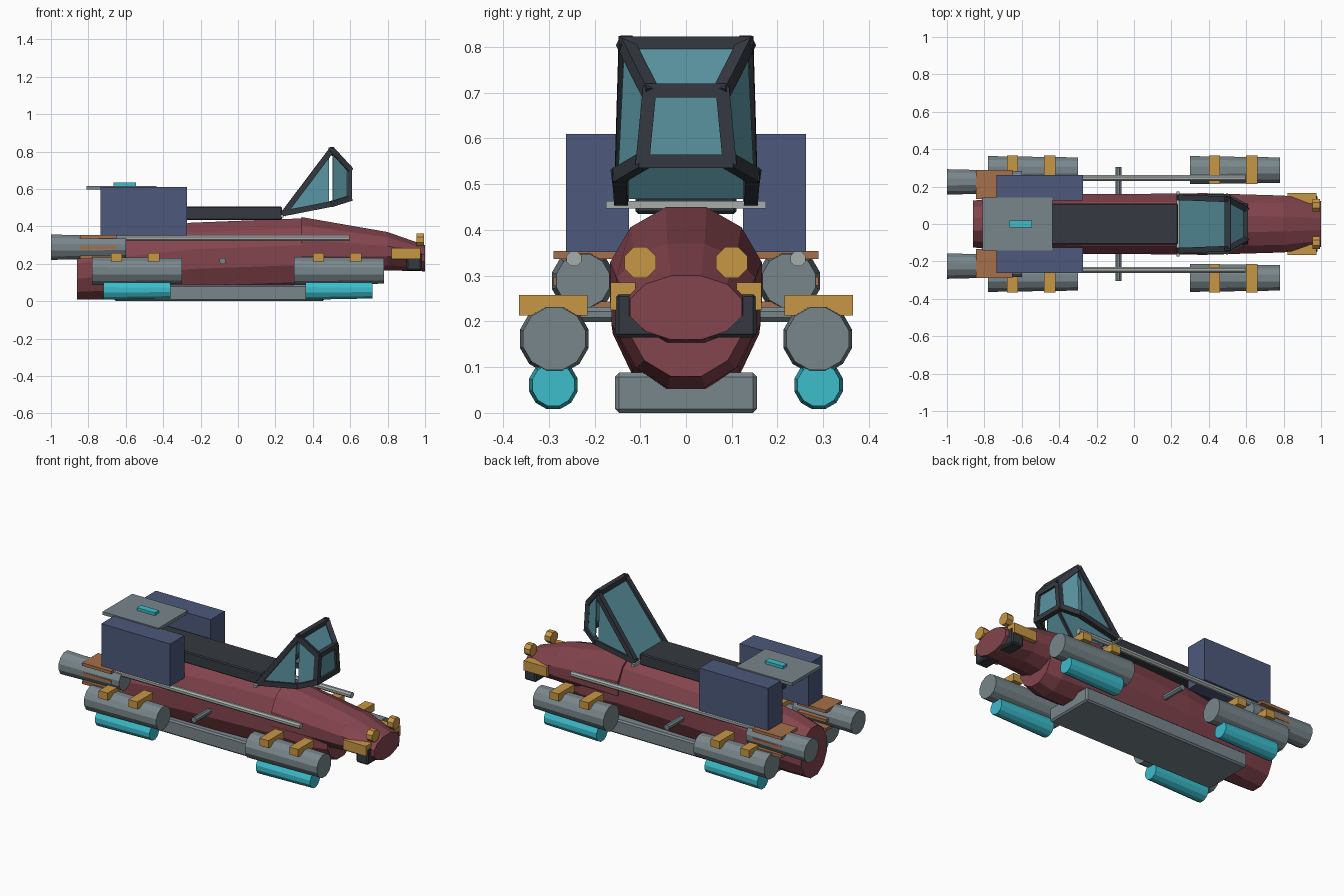
import bpy, bmesh, math
from mathutils import Vector

if "Cube" in bpy.data.objects:
    bpy.data.objects.remove(bpy.data.objects["Cube"])


def material(name, rgb):
    m = bpy.data.materials.new(name)
    m.diffuse_color = (*rgb, 1)
    m.use_nodes = True
    m.node_tree.nodes["Principled BSDF"].inputs["Base Color"].default_value = m.diffuse_color
    return m


RED = material("hull red", (0.23, 0.058, 0.075))
GREY = material("steel grey", (0.19, 0.24, 0.26))
PALE = material("pale metal", (0.38, 0.42, 0.41))
DARK = material("dark grey", (0.035, 0.042, 0.052))
CYAN = material("glow cyan", (0.045, 0.51, 0.60))
BLUE = material("box blue", (0.075, 0.10, 0.20))
GOLD = material("gold", (0.58, 0.31, 0.06))
COPPER = material("copper", (0.38, 0.16, 0.07))
GLASS = material("canopy glass", (0.10, 0.29, 0.35))


def finish(name, bm, mat):
    bmesh.ops.recalc_face_normals(bm, faces=bm.faces)
    me = bpy.data.meshes.new(name)
    bm.to_mesh(me)
    bm.free()
    me.materials.append(mat)
    ob = bpy.data.objects.new(name, me)
    bpy.context.collection.objects.link(ob)
    return ob


def box(name, x, y, z, mat, bevel=0):
    """Box from (min, max) ranges."""
    bm = bmesh.new()
    bmesh.ops.create_cube(bm, size=1)
    for v in bm.verts:
        v.co = [(r[0] + r[1]) / 2 + c * (r[1] - r[0]) for r, c in zip((x, y, z), v.co)]
    if bevel:
        bmesh.ops.bevel(bm, geom=bm.edges[:], offset=bevel, segments=1, affect='EDGES')
    return finish(name, bm, mat)


def loft(name, sections, mat, sides=12, y=0):
    """Skin of flat-topped elliptical rings (x, half width, z low, z high)."""
    bm = bmesh.new()
    k = math.cos(math.pi / sides)
    rings = []
    for x, w, lo, hi in sections:
        ring = []
        for i in range(sides):
            a = 2 * math.pi * (i + 0.5) / sides
            ring.append(bm.verts.new((x, y + w / k * math.cos(a),
                                      (lo + hi) / 2 + (hi - lo) / 2 / k * math.sin(a))))
        rings.append(ring)
    for p, q in zip(rings, rings[1:]):
        for i in range(sides):
            j = (i + 1) % sides
            bm.faces.new((p[i], p[j], q[j], q[i]))
    bm.faces.new(rings[0])
    bm.faces.new(rings[-1])
    return finish(name, bm, mat)


def tube(name, x0, x1, y, z, r0, r1, mat, sides=12):
    return loft(name, [(x0, r0, z - r0, z + r0), (x1, r1, z - r1, z + r1)], mat, sides, y)


def span(y0, y1, s):
    """Y range on side s."""
    return tuple(sorted((s * y0, s * y1)))


# Hull and overlapping nose
loft("hull", [(-0.86, 0.125, 0.01, 0.31), (-0.72, 0.14, 0.01, 0.35), (-0.25, 0.16, 0.03, 0.42),
              (0.34, 0.163, 0.05, 0.443), (0.60, 0.15, 0.055, 0.38), (0.69, 0.125, 0.08, 0.34)], RED)
loft("nose", [(0.34, 0.166, 0.12, 0.45), (0.80, 0.152, 0.165, 0.37), (1.0, 0.122, 0.16, 0.30)], RED)
box("chin_bumper", (0.90, 0.98), (-0.155, 0.155), (0.165, 0.262), DARK, 0.008)
box("belly_skid", (-0.66, 0.46), (-0.155, 0.155), (0, 0.088), GREY, 0.009)
box("spine", (-0.60, 0.235), (-0.11, 0.11), (0.435, 0.506), DARK, 0.006)

# Rear top plate with its light
box("top_plate", (-0.81, -0.435), (-0.142, 0.142), (0.598, 0.617), GREY)
box("plate_light", (-0.665, -0.545), (-0.02, 0.02), (0.615, 0.634), CYAN)

# Cross bar through the hull
bar = tube("cross_bar", -0.305, 0.305, 0, 0, 0.016, 0.016, GREY, 8)
bar.rotation_euler.z = math.pi / 2
bar.location = (-0.083, 0, 0.215)

for s, side in ((-1, "right"), (1, "left")):
    box(side + "_cargo_box", (-0.735, -0.272), span(0.125, 0.262, s), (0.352, 0.61), BLUE)
    tube(side + "_rail", -0.70, 0.595, s * 0.245, 0.337, 0.016, 0.016, PALE, 8)
    # Rear thruster and its fins
    tube(side + "_thruster", -1.0, -0.60, s * 0.225, 0.289, 0.068, 0.058, GREY)
    for z in (0.235, 0.288, 0.345):
        box(side + "_thruster_fin", (-0.845, -0.65), span(0.135, 0.29, s),
            (z - 0.009, z + 0.009), COPPER)
    # Nose blocks and headlights
    box(side + "_nose_block", (0.82, 0.975), span(0.11, 0.165, s), (0.225, 0.285), GOLD)
    tube(side + "_headlight", 0.955, 0.995, s * 0.10, 0.329, 0.034, 0.034, GOLD, 8)
    # Hover pods with glowing undersides and brackets
    for x0, straps in ((-0.78, (-0.68, -0.48)), (0.30, (0.40, 0.60))):
        tube(side + "_pod", x0, x0 + 0.48, s * 0.288, 0.162, 0.075, 0.068, GREY)
        tube(side + "_pod_glow", x0 + 0.06, x0 + 0.42, s * 0.29, 0.061, 0.053, 0.046, CYAN)
        for x in straps:
            box(side + "_bracket", (x, x + 0.06), span(0.215, 0.365, s), (0.213, 0.258), GOLD)

# Open canopy: corner points on the left side
A, T, M = Vector((0.245, 0.142, 0.47)), Vector((0.50, 0.132, 0.808)), Vector((0.50, 0.146, 0.52))
F, G = Vector((0.595, 0.08, 0.705)), Vector((0.595, 0.095, 0.55))


def mir(p):
    return Vector((p.x, -p.y, p.z))


def strut(a, b, mat=DARK, w=0.030):
    """Square bar between two canopy corners."""
    bm = bmesh.new()
    bmesh.ops.create_cube(bm, size=1)
    d = b - a
    q = d.to_track_quat('Z', 'Y')
    for v in bm.verts:
        v.co = (a + b) / 2 + q @ Vector((v.co.x * w, v.co.y * w, v.co.z * (d.length + w * 0.6)))
    finish("canopy_frame", bm, mat)


def pane(*pts):
    bm = bmesh.new()
    f = bm.faces.new([bm.verts.new(p) for p in pts])
    bm.normal_update()
    ob = finish("canopy_pane", bm, GLASS)
    sol = ob.modifiers.new("thickness", 'SOLIDIFY')
    sol.thickness = 0.006
    sol.offset = 0


gap = Vector((0.014, 0, 0))
for flip in (lambda p: p, mir):
    for a, b in ((A, T), (A, M), (M, G), (T, F), (F, G)):
        strut(flip(a), flip(b))
    pane(flip(A), flip(T - gap), flip(M - gap))
    pane(flip(T + gap * 0.4), flip(F), flip(G), flip(M + gap * 0.4))
for p in (T, F, G):
    strut(p, mir(p))
pane(A, T, mir(T), mir(A))
pane(T, F, mir(F), mir(T))
pane(F, G, mir(G), mir(F))

# Canopy hinge
box("canopy_hinge", (0.228, 0.244), (-0.175, 0.175), (0.447, 0.463), PALE)
